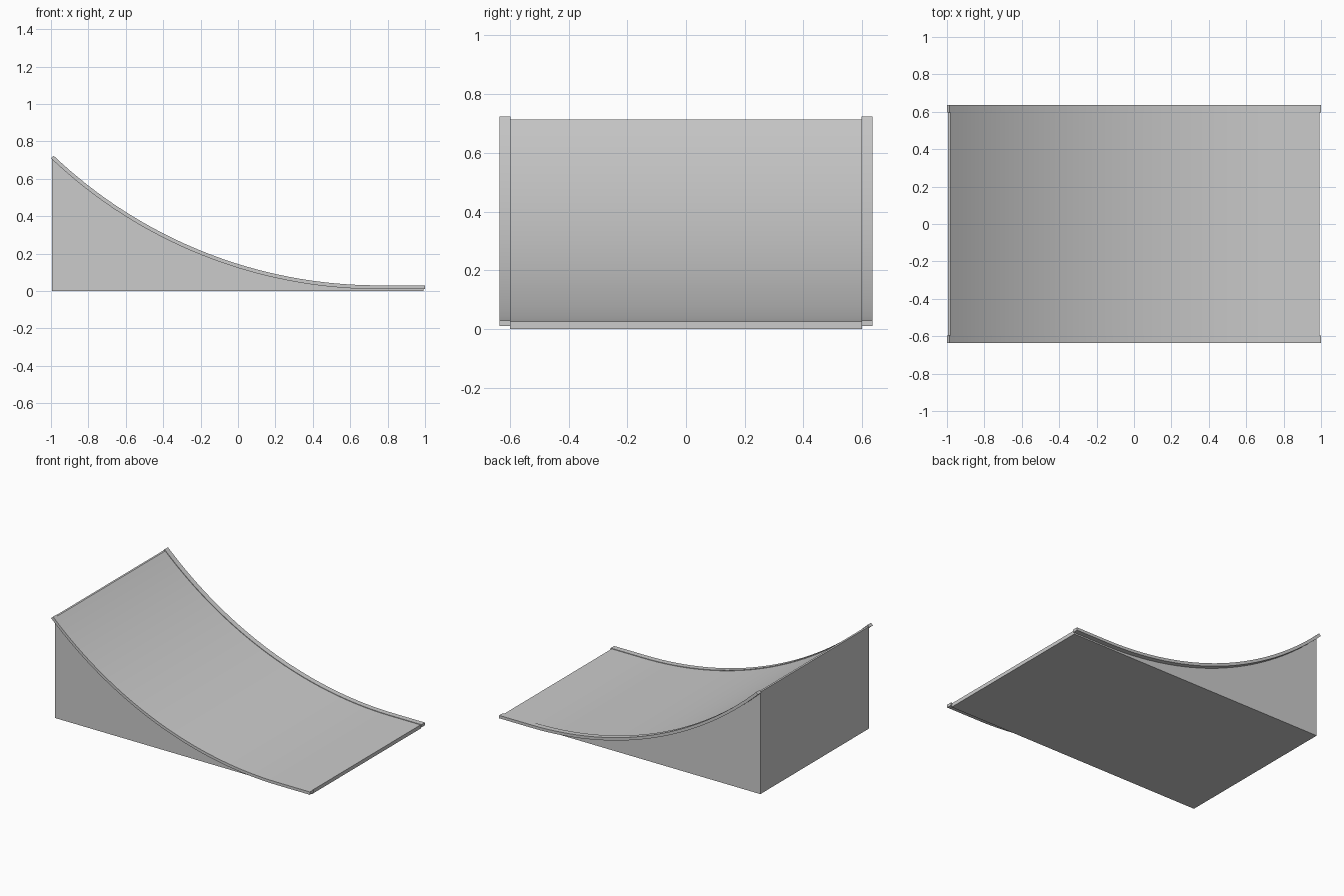
import bpy, bmesh
from math import sin, cos, asin

if "Cube" in bpy.data.objects:
    bpy.data.objects.remove(bpy.data.objects["Cube"])

CX, R = 0.75, 2.52          # arc centre in x, radius of the rail's top face
CZ = 0.03 + R
SEG = 32


def arc(offset, x_start):
    """Points along the ramp curve, pushed 'offset' below the rail top."""
    r = R + offset
    a0 = asin((CX - x_start) / r)
    return [(CX - r * sin(a0 * (1 - i / SEG)), CZ - r * cos(a0 * (1 - i / SEG)))
            for i in range(SEG + 1)]


def extrude_profile(name, pts, y0, y1):
    bm = bmesh.new()
    face = bm.faces.new([bm.verts.new((x, y0, z)) for x, z in pts])
    ext = bmesh.ops.extrude_face_region(bm, geom=[face])
    verts = [v for v in ext["geom"] if isinstance(v, bmesh.types.BMVert)]
    bmesh.ops.translate(bm, verts=verts, vec=(0, y1 - y0, 0))
    bmesh.ops.recalc_face_normals(bm, faces=bm.faces)
    me = bpy.data.meshes.new(name)
    bm.to_mesh(me)
    bm.free()
    ob = bpy.data.objects.new(name, me)
    bpy.context.collection.objects.link(ob)
    bpy.ops.object.select_all(action='DESELECT')
    bpy.context.view_layer.objects.active = ob
    ob.select_set(True)
    bpy.ops.object.shade_smooth_by_angle(angle=0.5)
    return ob


# solid ramp body with a narrow flat lip at the top
deck = arc(0.004, -0.981)
body = [(-0.995, 0.0), (-0.995, deck[0][1])] + deck + [(0.993, 0.026), (0.993, 0.0)]
extrude_profile("ramp_body", body, -0.6, 0.6)

# thin curved rails along both sides
top = arc(0.0, -0.986) + [(1.0, 0.03)]
under = arc(0.02, -1.0) + [(1.0, 0.01)]
for name, y0, y1 in (("left_rail", 0.597, 0.635), ("right_rail", -0.635, -0.597)):
    extrude_profile(name, top + under[::-1], y0, y1)
